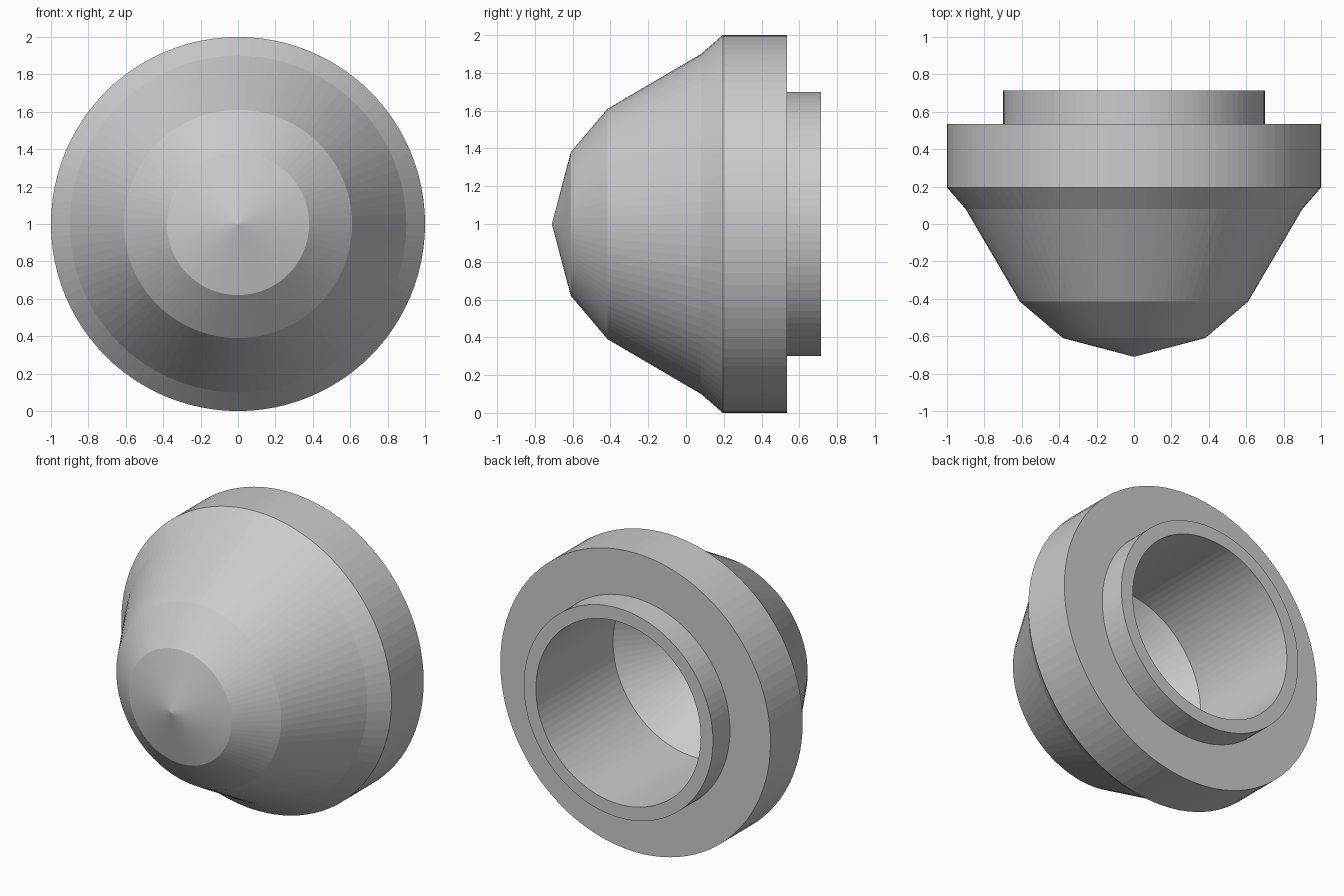
import bpy
import bmesh
import math

cube = bpy.data.objects.get("Cube")
if cube:
    bpy.data.objects.remove(cube, do_unlink=True)

SEGMENTS = 96
CENTRE_Z = 1.0

# Plain grey for the whole part
grey = bpy.data.materials.new("plain_grey")
grey.use_nodes = True
colour = (0.6, 0.6, 0.6, 1)
grey.diffuse_color = colour
grey.node_tree.nodes["Principled BSDF"].inputs["Base Color"].default_value = colour


def lathe(name, profile):
    """Turn a (radius, y) profile around the horizontal y axis."""
    bm = bmesh.new()
    rings = []
    for radius, y in profile:
        count = SEGMENTS if radius > 0 else 1
        ring = []
        for i in range(count):
            a = math.tau * i / SEGMENTS
            ring.append(bm.verts.new((radius * math.cos(a), y,
                                      CENTRE_Z + radius * math.sin(a))))
        rings.append(ring)
    for a, b in zip(rings, rings[1:]):
        for i in range(SEGMENTS):
            j = (i + 1) % SEGMENTS
            corners = [a[i % len(a)], a[j % len(a)], b[j % len(b)], b[i % len(b)]]
            bm.faces.new(list(dict.fromkeys(corners)))
    bmesh.ops.recalc_face_normals(bm, faces=bm.faces)
    mesh = bpy.data.meshes.new(name)
    bm.to_mesh(mesh)
    bm.free()
    mesh.materials.append(grey)
    obj = bpy.data.objects.new(name, mesh)
    bpy.context.collection.objects.link(obj)
    return obj


# Outside: pointed nose, flared body, wide rim and rear collar
outside = [(0, -0.71), (0.38, -0.61), (0.61, -0.415), (0.9, 0.08),
           (1, 0.195), (1, 0.535), (0.7, 0.535), (0.7, 0.715)]
# Inside: straight bore ending in a tapered floor
inside = [(0.61, 0.715), (0.61, -0.1), (0.3, -0.42), (0, -0.5)]

lathe("hollow_nose_cap", outside + inside)
